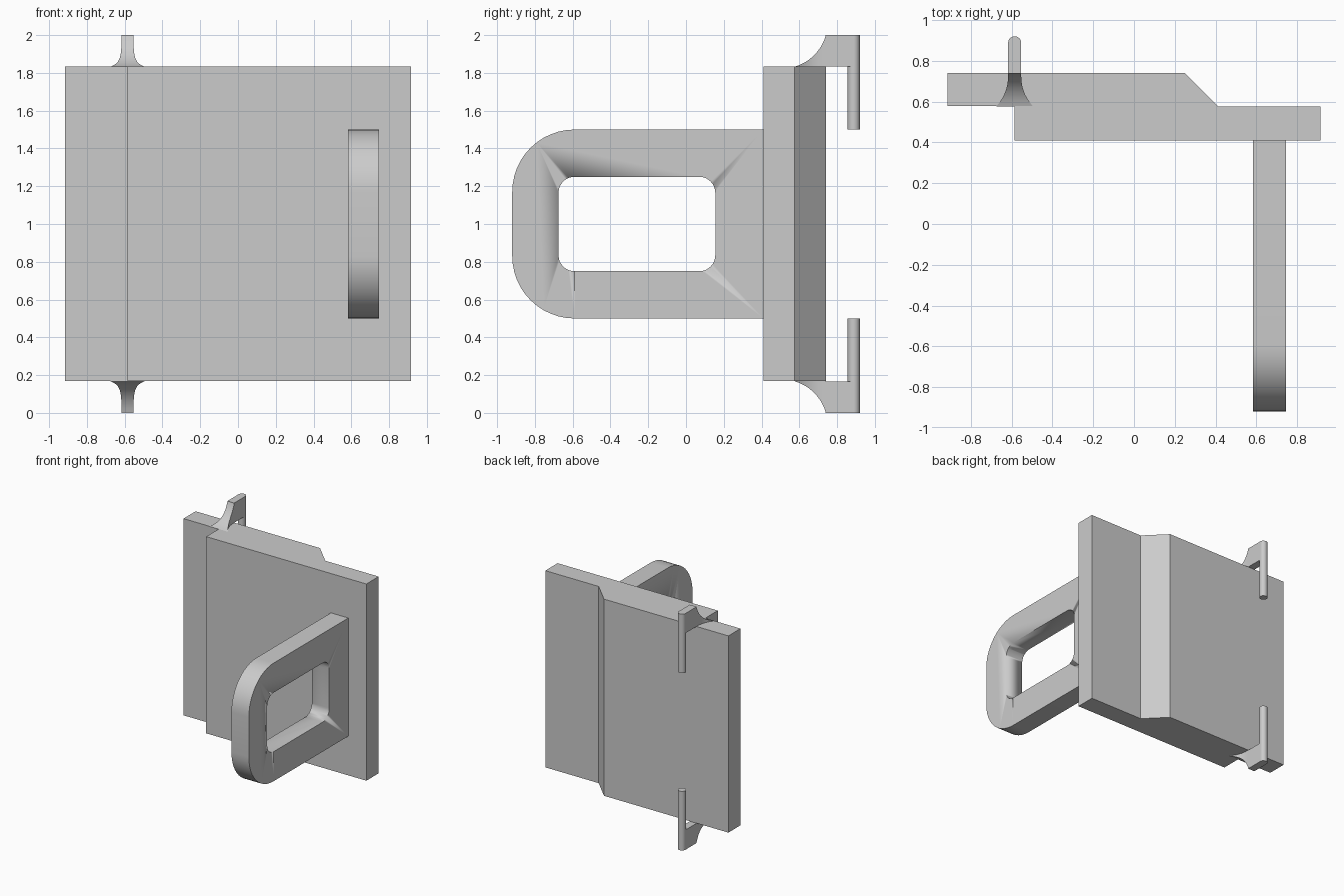
import bpy, bmesh, math
from mathutils import Matrix, Vector

if "Cube" in bpy.data.objects:
    bpy.data.objects.remove(bpy.data.objects["Cube"])

GREY = (0.6, 0.6, 0.6, 1)
grey = bpy.data.materials.new("plain grey")
grey.use_nodes = True
grey.diffuse_color = GREY
grey.node_tree.nodes["Principled BSDF"].inputs["Base Color"].default_value = GREY


def finish(name, bm):
    bmesh.ops.recalc_face_normals(bm, faces=bm.faces[:])
    mesh = bpy.data.meshes.new(name)
    bm.to_mesh(mesh)
    bm.free()
    mesh.materials.append(grey)
    obj = bpy.data.objects.new(name, mesh)
    bpy.context.collection.objects.link(obj)
    bpy.ops.object.select_all(action="DESELECT")
    obj.select_set(True)
    bpy.context.view_layer.objects.active = obj
    bpy.ops.object.shade_smooth_by_angle(angle=math.radians(30))
    return obj


def prism(name, points, depth):
    """Extrude a closed outline of 3D points along the depth vector."""
    bm = bmesh.new()
    face = bm.faces.new([bm.verts.new(p) for p in points])
    new = bmesh.ops.extrude_face_region(bm, geom=[face])["geom"]
    moved = [v for v in new if isinstance(v, bmesh.types.BMVert)]
    bmesh.ops.translate(bm, verts=moved, vec=Vector(depth))
    # Extruding can drop the starting face, so close any open end
    bmesh.ops.holes_fill(bm, edges=[e for e in bm.edges if e.is_boundary], sides=0)
    return finish(name, bm)


def arc(cy, cz, r, start, end, steps=12):
    angles = [math.radians(start + (end - start) * i / steps) for i in range(steps + 1)]
    return [(cy + r * math.cos(a), cz + r * math.sin(a)) for a in angles]


# Stepped door panel
outline = [(-0.915, 0.578), (-0.585, 0.578), (-0.585, 0.41), (0.915, 0.41),
           (0.915, 0.575), (0.415, 0.575), (0.25, 0.74), (-0.915, 0.74)]
prism("panel", [(x, y, 0.168) for x, y in outline], (0, 0, 1.665))

# Loop handle with a rounded opening
outer = [(0.41, 0.5), (0.41, 1.5)]
outer += arc(-0.59, 1.17, 0.33, 90, 180) + arc(-0.59, 0.83, 0.33, 180, 270)
handle = prism("handle", [(0.583, y, z) for y, z in outer], (0.163, 0, 0))
hole = []
for cy, cz, start in ((0.07, 1.165, 0), (-0.59, 1.165, 90),
                      (-0.59, 0.835, 180), (0.07, 0.835, 270)):
    hole += arc(cy, cz, 0.085, start, start + 90, 8)
cutter = prism("handle_cutter", [(0.5, y, z) for y, z in hole], (0.4, 0, 0))
cutter.hide_render = True
cut = handle.modifiers.new("opening", "BOOLEAN")
cut.operation = "DIFFERENCE"
cut.solver = "EXACT"
cut.object = cutter
bpy.context.view_layer.objects.active = handle
bpy.ops.object.modifier_apply(modifier="opening")
bpy.data.objects.remove(cutter)

# Hinge hooks: flared foot, arm and hanging pin, mirrored top to bottom
HINGE_X, HALF = -0.585, 0.032
sweep = arc(0.505, 2.067, 0.245, -73, -17)


def flip(bm, lower):
    if lower:
        for v in bm.verts:
            v.co.z = 2 - v.co.z


for side, lower in (("upper", False), ("lower", True)):
    # Foot narrows as it climbs the sweep
    bm = bmesh.new()
    rings = []
    for i, (y, z) in enumerate(sweep):
        t = (y - sweep[0][0]) / (sweep[-1][0] - sweep[0][0])
        w = HALF + 0.058 * max(0, 1 - t) ** 2.5
        rings.append([bm.verts.new((HINGE_X + sx * w, y, h))
                      for sx, h in ((-1, 1.825), (-1, z), (1, z), (1, 1.825))])
    for a, b in zip(rings, rings[1:]):
        for i in range(4):
            j = (i + 1) % 4
            bm.faces.new((a[i], a[j], b[j], b[i]))
    bm.faces.new(rings[0])
    bm.faces.new(rings[-1])
    flip(bm, lower)
    finish(side + "_hinge_foot", bm)

    bm = bmesh.new()
    bmesh.ops.create_cube(bm, size=1, matrix=Matrix.Translation((HINGE_X, 0.8135, 1.9165))
                          @ Matrix.Diagonal((2 * HALF, 0.149, 0.167, 1)))
    flip(bm, lower)
    finish(side + "_hinge_arm", bm)

    bm = bmesh.new()
    bmesh.ops.create_cone(bm, cap_ends=True, segments=32, radius1=HALF, radius2=HALF,
                          depth=0.5, matrix=Matrix.Translation((HINGE_X, 0.888, 1.75)))
    flip(bm, lower)
    finish(side + "_hinge_pin", bm)
